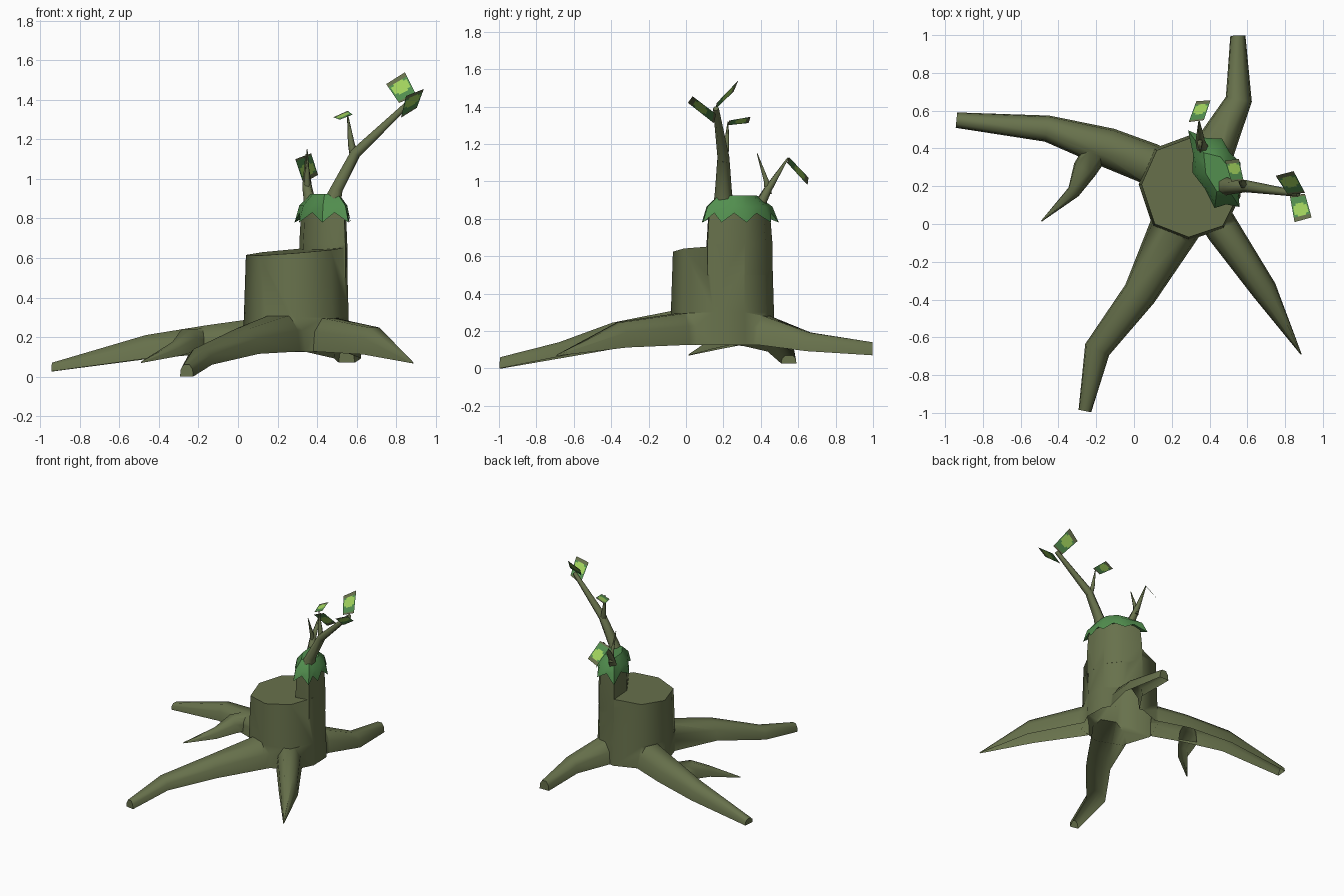
import bpy, bmesh, math
from mathutils import Vector

if "Cube" in bpy.data.objects:
    bpy.data.objects.remove(bpy.data.objects["Cube"])


def mat(name, r, g, b):
    m = bpy.data.materials.new(name)
    m.diffuse_color = (r, g, b, 1)
    m.use_nodes = True
    m.node_tree.nodes["Principled BSDF"].inputs["Base Color"].default_value = m.diffuse_color
    return m


bark = mat("olive bark", 0.137, 0.166, 0.072)
moss = mat("moss green", 0.085, 0.275, 0.078)
lime = mat("bright lime", 0.36, 0.65, 0.11)


def finish(name, bm, mats, angle=50):
    bmesh.ops.recalc_face_normals(bm, faces=bm.faces)
    me = bpy.data.meshes.new(name)
    bm.to_mesh(me)
    bm.free()
    for m in mats:
        me.materials.append(m)
    if angle:
        me.shade_smooth()
        me.set_sharp_from_angle(angle=math.radians(angle))
    ob = bpy.data.objects.new(name, me)
    bpy.context.collection.objects.link(ob)
    return ob


def loft(name, rings, mats, angle=50):
    """Skin a stack of equal-length rings and cap both ends."""
    bm = bmesh.new()
    rows = [[bm.verts.new(p) for p in ring] for ring in rings]
    n = len(rows[0])
    for a, b in zip(rows, rows[1:]):
        for i in range(n):
            j = (i + 1) % n
            bm.faces.new((a[i], a[j], b[j], b[i]))
    bm.faces.new(rows[0][::-1])
    bm.faces.new(rows[-1])
    return finish(name, bm, mats, angle)


ARCH = [(-1, -1), (-0.9, 0.2), (-0.45, 1), (0.45, 1), (0.9, 0.2), (1, -1)]
HEX = [(math.cos(k * math.pi / 3), 1.12 * math.sin(k * math.pi / 3)) for k in range(6)]


def limb(name, stations, section=HEX):
    """Tapered limb through stations (x, y, z, half width, half height)."""
    pts = [Vector(s[:3]) for s in stations]
    rings = []
    for i, s in enumerate(stations):
        t = (pts[min(i + 1, len(pts) - 1)] - pts[max(i - 1, 0)]).normalized()
        side = t.cross(Vector((0, 0, 1))).normalized()
        up = Vector((0, 0, 1)) if section is ARCH else side.cross(t)
        rings.append([pts[i] + side * u * s[3] + up * v * s[4] for u, v in section])
    return loft(name, rings, [bark], 75)


# trunk with a slanted cut top
outline = [(0.04, 0.21), (0.11, 0.0), (0.29, -0.07), (0.47, -0.01), (0.55, 0.15),
           (0.545, 0.31), (0.46, 0.42), (0.31, 0.46), (0.12, 0.39)]
cx, cy = 0.3, 0.2


def trunk_ring(scale, zfun):
    return [(cx + (x - cx) * scale, cy + (y - cy) * scale, zfun(x, y)) for x, y in outline]


trunk = loft("stump", [trunk_ring(1.06, lambda x, y: 0.125),
                       trunk_ring(1.04, lambda x, y: 0.30),
                       trunk_ring(1.0, lambda x, y: 0.607 + 0.08 * (x - 0.04) + 0.04 * y)],
             [bark])

# splintered upright part left standing at the back right
shard = [(0.31, 0.462), (0.33, 0.27), (0.43, 0.11), (0.543, 0.115),
         (0.553, 0.2), (0.548, 0.315), (0.463, 0.425)]
sx, sy = 0.45, 0.26


def shard_ring(points, scales, zs):
    return [(sx + (x - sx) * scales[i % len(scales)], sy + (y - sy) * scales[i % len(scales)],
             zs[i % len(zs)]) for i, (x, y) in enumerate(points)]


parts = [loft("standing_shard", [shard_ring(shard, [1.0], [0.5]),
                                 shard_ring(shard, [1.0], [0.67]),
                                 shard_ring(shard, [0.92], [0.87])], [bark])]

# roots, arched in section and open underneath
parts += [
    limb("left_root", [(0.25, 0.25, 0.21, 0.10, 0.08), (0.08, 0.32, 0.208, 0.11, 0.082),
                       (-0.14, 0.405, 0.19, 0.105, 0.07), (-0.46, 0.505, 0.15, 0.07, 0.06),
                       (-0.94, 0.55, 0.048, 0.041, 0.022)], ARCH),
    limb("left_root_fork", [(-0.17, 0.43, 0.195, 0.07, 0.05), (-0.26, 0.29, 0.185, 0.065, 0.055),
                            (-0.32, 0.17, 0.14, 0.035, 0.035),
                            (-0.49, 0.015, 0.072, 0.003, 0.003)], ARCH),
    limb("front_root", [(0.3, 0.12, 0.22, 0.14, 0.09), (0.2, -0.05, 0.217, 0.13, 0.09),
                        (0.03, -0.37, 0.18, 0.09, 0.065), (-0.195, -0.665, 0.1, 0.07, 0.04),
                        (-0.26, -0.99, 0.03, 0.034, 0.03)], ARCH),
    limb("front_right_root", [(0.38, 0.12, 0.213, 0.09, 0.085), (0.47, -0.03, 0.21, 0.09, 0.084),
                              (0.69, -0.35, 0.18, 0.068, 0.068),
                              (0.885, -0.69, 0.07, 0.003, 0.003)], ARCH),
    limb("back_root", [(0.38, 0.25, 0.21, 0.11, 0.08), (0.44, 0.43, 0.203, 0.105, 0.078),
                       (0.555, 0.66, 0.142, 0.07, 0.05), (0.55, 0.997, 0.105, 0.04, 0.035)], ARCH)]

# merge trunk, shard and roots into one skin, then open the hollow underside
for p in parts:
    m = trunk.modifiers.new(p.name, "BOOLEAN")
    m.operation, m.solver, m.object = "UNION", "EXACT", p
merged = bpy.data.meshes.new_from_object(
    trunk.evaluated_get(bpy.context.evaluated_depsgraph_get()))
trunk.modifiers.clear()
trunk.data = merged
for p in parts:
    bpy.data.objects.remove(p)
bm = bmesh.new()
bm.from_mesh(merged)
under = [f for f in bm.faces if f.normal.z < -0.5 and f.calc_center_median().z < 0.25]
bmesh.ops.delete(bm, geom=under, context="FACES")
bm.to_mesh(merged)
bm.free()
merged.shade_smooth()
merged.set_sharp_from_angle(angle=math.radians(62))

# moss cap with a jagged hanging rim
rim = []
for (x, y), (x2, y2) in zip(shard, shard[1:] + shard[:1]):
    rim += [(x, y), ((x + x2) / 2, (y + y2) / 2)]
loft("moss_cap", [shard_ring(rim, [1.17, 1.06], [0.78, 0.83]),
                  shard_ring(rim, [1.0], [0.865]),
                  shard_ring(rim, [0.58], [0.925])], [moss], 40)

# branches and twigs
limb("main_branch", [(0.47, 0.2, 0.86, 0.055, 0.05), (0.5, 0.2, 0.95, 0.045, 0.032),
                     (0.595, 0.2, 1.13, 0.032, 0.026), (0.87, 0.16, 1.39, 0.016, 0.014)])
limb("upper_twig", [(0.59, 0.2, 1.1, 0.024, 0.02), (0.573, 0.215, 1.18, 0.018, 0.015),
                    (0.555, 0.225, 1.32, 0.003, 0.003)])
limb("back_branch", [(0.37, 0.38, 0.85, 0.035, 0.03), (0.35, 0.44, 0.96, 0.025, 0.02),
                     (0.345, 0.545, 1.125, 0.004, 0.004)])
limb("back_twig", [(0.35, 0.44, 0.93, 0.02, 0.02), (0.35, 0.43, 1.0, 0.015, 0.014),
                   (0.35, 0.38, 1.15, 0.002, 0.002)])


# leaf cards: two base corners, then two tip corners
def leaf(name, base_l, base_r, tip_r, tip_l, n=12):
    a, b, c, d = map(Vector, (base_l, base_r, tip_r, tip_l))
    bm = bmesh.new()
    grid = [[bm.verts.new(a.lerp(b, u / n).lerp(d.lerp(c, u / n), v / n))
             for u in range(n + 1)] for v in range(n + 1)]
    for v in range(n):
        for u in range(n):
            f = bm.faces.new((grid[v][u], grid[v][u + 1], grid[v + 1][u + 1], grid[v + 1][u]))
            p, q = (u + 0.5) / n, (v + 0.5) / n
            if ((p - 0.5) / 0.45) ** 2 + ((q - 0.58) / 0.24) ** 2 < 1:
                f.material_index = 2      # lime heart of the leaf
            elif q > 0.82 or q < 0.08:
                f.material_index = 0      # bark-coloured ends
            else:
                f.material_index = 1
    finish(name, bm, [bark, moss, lime], 0)


leaf("top_leaf_back", (0.815, 0.155, 1.385), (0.905, 0.165, 1.42),
     (0.845, 0.28, 1.54), (0.75, 0.255, 1.48))
leaf("top_leaf_front", (0.825, 0.15, 1.31), (0.905, 0.16, 1.36),
     (0.94, 0.035, 1.455), (0.85, 0.01, 1.42))
leaf("twig_leaf", (0.515, 0.225, 1.3), (0.58, 0.23, 1.325),
     (0.555, 0.345, 1.345), (0.482, 0.335, 1.312))
leaf("back_leaf", (0.29, 0.54, 1.1), (0.37, 0.55, 1.13),
     (0.405, 0.655, 1.02), (0.33, 0.65, 0.98))
